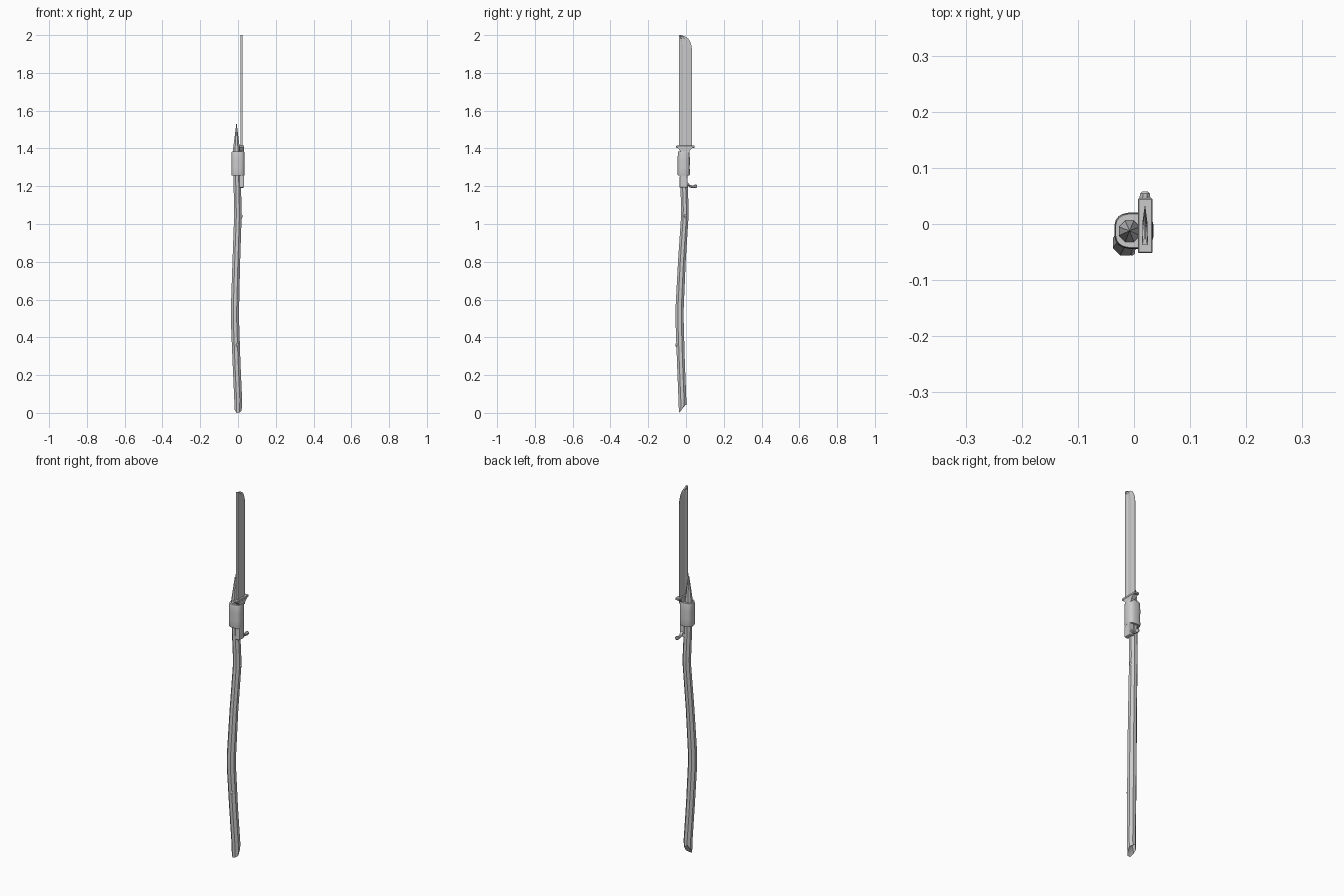
import bpy, bmesh, math, random
from mathutils import Vector

if "Cube" in bpy.data.objects:
    bpy.data.objects.remove(bpy.data.objects["Cube"])
random.seed(4)


def finish(name, bm, angle=None):
    bmesh.ops.recalc_face_normals(bm, faces=bm.faces)
    me = bpy.data.meshes.new(name)
    bm.to_mesh(me)
    bm.free()
    ob = bpy.data.objects.new(name, me)
    bpy.context.collection.objects.link(ob)
    if angle:
        bpy.context.view_layer.objects.active = ob
        ob.select_set(True)
        bpy.ops.object.shade_smooth_by_angle(angle=math.radians(angle))
        ob.select_set(False)
    return ob


def loft(name, rings, angle=None, start=None, end=None):
    """Skin a list of point rings; ends close flat or to a given point."""
    bm = bmesh.new()
    vs = [[bm.verts.new(p) for p in r] for r in rings]
    n = len(vs[0])
    for a, b in zip(vs, vs[1:]):
        for i in range(n):
            bm.faces.new((a[i], a[(i + 1) % n], b[(i + 1) % n], b[i]))
    for ring, tip in ((vs[0], start), (vs[-1], end)):
        if tip is None:
            bm.faces.new(ring)
        else:
            t = bm.verts.new(tip)
            for i in range(n):
                bm.faces.new((ring[i], ring[(i + 1) % n], t))
    return finish(name, bm, angle)


def ellipse(cx, cy, z, rx, ry, n, power=1.0):
    pts = []
    for i in range(n):
        c, s = math.cos((i + .5) * math.tau / n), math.sin((i + .5) * math.tau / n)
        pts.append((cx + rx * math.copysign(abs(c) ** power, c),
                    cy + ry * math.copysign(abs(s) ** power, s), z))
    return pts


def rect(x0, x1, y0, y1, z):
    return [(x0, y0, z), (x1, y0, z), (x1, y1, z), (x0, y1, z)]


def bevel(ob, w, seg=1):
    m = ob.modifiers.new("bevel", 'BEVEL')
    m.width, m.segments = w, seg
    m.limit_method = 'ANGLE'


# crooked stick with a snapped lower end and a whittled point
path = [(0, -.018, .02, .021), (.001, -.019, .07, .0225), (-.008, -.027, .27, .0225),
        (-.016, -.034, .49, .0235), (-.016, -.034, .55, .0235), (-.009, -.022, .80, .022),
        (-.001, -.007, 1.03, .0215), (-.001, -.006, 1.08, .0215), (-.005, -.012, 1.26, .021),
        (-.008, -.013, 1.39, .0205)]
rings = [ellipse(x, y, z, r, r, 8) for x, y, z, r in path]
jag = [.004, -.006, .006, -.003, .004, 0, 0, -.004]
rings[0] = [(x, y, max(0, .025 + (y + .018) * 1.2 + j)) for (x, y, z), j in zip(rings[0], jag)]
rings[0][5] = (*rings[0][5][:2], 0)
loft("wooden_shaft", rings, 40, start=(0, -.012, .05), end=(-.008, -.012, 1.54))

# small knots on the shaft
for i, (x, y, z) in enumerate([(.018, -.004, 1.04), (-.004, -.05, .36)]):
    bm = bmesh.new()
    bmesh.ops.create_icosphere(bm, subdivisions=1, radius=.007)
    for v in bm.verts:
        v.co = Vector((x, y, z)) + Vector((v.co.x, v.co.y, v.co.z * 1.8))
    finish(f"shaft_knot_{i + 1}", bm, 40)

# tape binding wrapped round shaft and grip
tape = []
for z, g in [(1.257, 0), (1.262, .0015), (1.30, .001), (1.34, .0015), (1.378, .0005), (1.384, -.001)]:
    tape.append(ellipse(0, -.012, z, .034 + g, .031 + g, 20, .7))
loft("tape_binding", tape, 40)

# blade: spine at the front, cutting edge at the back, curved tip
X = .0195
prof = [(1.40, .032), (1.92, .032), (1.945, .029), (1.965, .022), (1.98, .013),
        (1.992, -.003), (2.0, -.026)]
rings = []
for z, e in prof:
    sp, t = -.037, .0055
    w = e - sp
    rings.append([(X - t, sp, z), (X + t, sp, z), (X + t, sp + w * .2, z),
                  (X + t * .55, sp + w * .27, z), (X + t * .55, sp + w * .5, z),
                  (X + t * .8, sp + w * .58, z), (X + .0006, e, z), (X - .0006, e, z),
                  (X - t * .8, sp + w * .58, z), (X - t * .55, sp + w * .5, z),
                  (X - t * .55, sp + w * .27, z), (X - t, sp + w * .2, z)])
loft("blade", rings)

# crossguard with a tapering collar under it
guard = loft("crossguard", [rect(.007, .033, -.052, .046, 1.403),
                            rect(.007, .033, -.052, .046, 1.415)])
bevel(guard, .002)
loft("guard_collar", [rect(.009, .031, -.03, .018, 1.375), rect(.009, .031, -.03, .018, 1.386),
                      rect(.008, .032, -.045, .036, 1.404)])

# grip running through the tape to the pommel
grip = loft("grip", [rect(.006, .033, -.035, .010, 1.192), rect(.006, .033, -.033, .008, 1.255),
                     rect(.008, .032, -.03, .012, 1.38)])
bevel(grip, .006, 2)

# hooked pommel with a rounded end
hook = []
for y, z, r in [(-.01, 1.222, .009), (.008, 1.214, .009), (.02, 1.200, .0075),
                (.036, 1.197, .0075), (.046, 1.199, .0105), (.054, 1.200, .0095), (.058, 1.200, .005)]:
    hook.append([(X + r * math.cos(a * math.tau / 8 + .39), y, z + r * math.sin(a * math.tau / 8 + .39))
                 for a in range(8)])
loft("pommel_hook", hook, 40)
